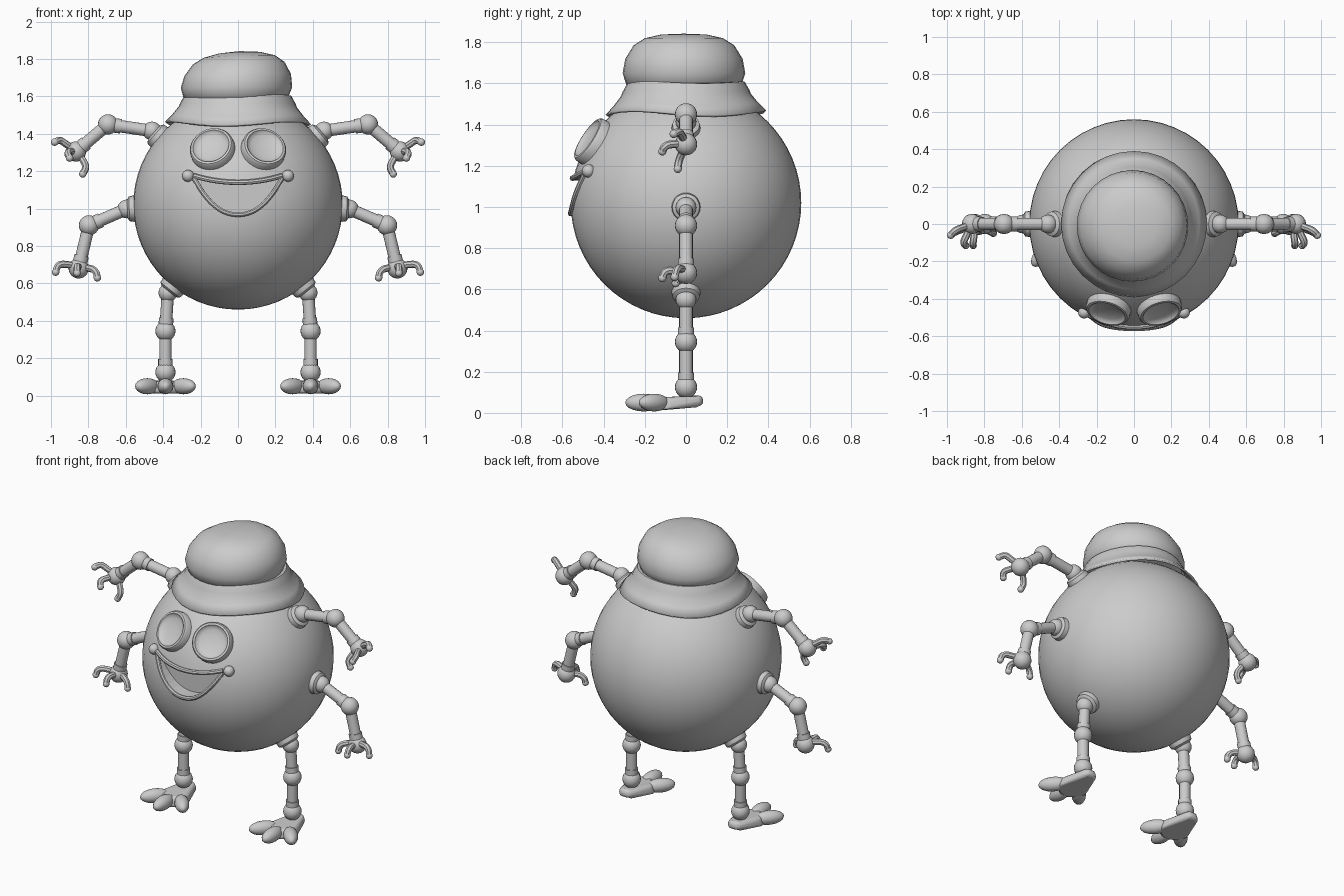
import bpy, bmesh, math
from mathutils import Vector

if "Cube" in bpy.data.objects:
    bpy.data.objects.remove(bpy.data.objects["Cube"])

grey = bpy.data.materials.new("light grey")
grey.use_nodes = True
COLOUR = (0.6, 0.6, 0.6, 1)
grey.diffuse_color = COLOUR
grey.node_tree.nodes["Principled BSDF"].inputs["Base Color"].default_value = COLOUR

CENTRE, R = Vector((0, 0, 1.02)), 0.56


def select(ob):
    bpy.ops.object.select_all(action='DESELECT')
    ob.select_set(True)
    bpy.context.view_layer.objects.active = ob


def finish(ob, angle=40):
    ob.data.materials.clear()
    ob.data.materials.append(grey)
    select(ob)
    bpy.ops.object.shade_smooth_by_angle(angle=math.radians(angle))
    return ob


def from_bmesh(name, bm):
    bmesh.ops.recalc_face_normals(bm, faces=bm.faces)
    mesh = bpy.data.meshes.new(name)
    bm.to_mesh(mesh)
    bm.free()
    ob = bpy.data.objects.new(name, mesh)
    bpy.context.collection.objects.link(ob)
    return ob


def ball(name, loc, radius, scale=(1, 1, 1), seg=20, rings=12):
    bpy.ops.mesh.primitive_uv_sphere_add(segments=seg, ring_count=rings, radius=radius, location=loc)
    ob = bpy.context.object
    ob.name, ob.scale = name, scale
    return finish(ob)


def rod(name, a, b, radius):
    a, b = Vector(a), Vector(b)
    bpy.ops.mesh.primitive_cylinder_add(vertices=16, radius=radius, depth=(b - a).length, location=(a + b) / 2)
    ob = bpy.context.object
    ob.name = name
    ob.rotation_euler = (b - a).to_track_quat('Z', 'Y').to_euler()
    return finish(ob)


def lathe(name, profile, loc=(0, 0, 0), axis=(0, 0, 1), seg=32):
    """Turn (radius, height) points about an axis."""
    bm = bmesh.new()
    vs = [bm.verts.new((r, 0, z)) for r, z in profile]
    es = [bm.edges.new(p) for p in zip(vs, vs[1:])]
    bmesh.ops.spin(bm, geom=vs + es, cent=(0, 0, 0), axis=(0, 0, 1), angle=math.tau, steps=seg)
    bmesh.ops.remove_doubles(bm, verts=bm.verts, dist=1e-4)
    ob = from_bmesh(name, bm)
    ob.location = loc
    ob.rotation_euler = Vector(axis).to_track_quat('Z', 'Y').to_euler()
    return finish(ob)


def tube(name, points, radius, cyclic=False):
    cu = bpy.data.curves.new(name, 'CURVE')
    cu.dimensions, cu.bevel_depth, cu.bevel_resolution = '3D', radius, 2
    cu.resolution_u, cu.use_fill_caps = 6, True
    sp = cu.splines.new('BEZIER')
    sp.bezier_points.add(len(points) - 1)
    for p, co in zip(sp.bezier_points, points):
        p.co, p.handle_left_type, p.handle_right_type = co, 'AUTO', 'AUTO'
    sp.use_cyclic_u = cyclic
    ob = bpy.data.objects.new(name, cu)
    bpy.context.collection.objects.link(ob)
    select(ob)
    bpy.ops.object.convert(target='MESH')
    return finish(bpy.context.object)


def on_body(x, z, lift=0.0):
    """Point on the front of the round body."""
    rr = R + lift
    return Vector((x, -math.sqrt(rr * rr - x * x - (z - CENTRE.z) ** 2), z))


# Body with an open mouth cut into it
body = ball("body", CENTRE, R, seg=48, rings=32)
half = 0.235
xs = [half * (i / 8 - 1) for i in range(17)]
upper = [(x, 1.13 + 0.035 * (x / half) ** 2) for x in xs]
lower = [(x, 0.972 + 0.193 * abs(x / half) ** 2.2) for x in xs]
outline = upper + lower[-2:0:-1]
bm = bmesh.new()
face = bm.faces.new([bm.verts.new((x, -0.47, z)) for x, z in outline])
ext = bmesh.ops.extrude_face_region(bm, geom=[face])
bmesh.ops.translate(bm, vec=(0, -0.3, 0), verts=[v for v in ext["geom"] if isinstance(v, bmesh.types.BMVert)])
cutter = from_bmesh("mouth_cutter", bm)
cutter.hide_render = True
cut = body.modifiers.new("mouth", 'BOOLEAN')
cut.operation, cut.object, cut.solver = 'DIFFERENCE', cutter, 'EXACT'
select(body)
# the cut goes ahead of the smoothing modifier
bpy.ops.object.modifier_move_to_index(modifier="mouth", index=0)
bpy.ops.object.modifier_apply(modifier="mouth")
bpy.data.objects.remove(cutter)
finish(body)

# Lips
tube("upper_lip", [on_body(x, z + 0.01, 0.004) for x, z in upper[::2]], 0.014)
tube("lower_lip", [on_body(x, z - 0.004, 0.003) for x, z in lower[::2]], 0.013)

# Hat: soft crown and flared, wavy brim
crown = lathe("hat_crown", [(0, 1.57), (0.25, 1.57), (0.28, 1.595), (0.298, 1.65), (0.285, 1.72),
                            (0.245, 1.785), (0.19, 1.82), (0.11, 1.838), (0, 1.842)])
for v in crown.data.vertices:
    t = max(0, (v.co.z - 1.6) / 0.24)
    v.co.z -= 0.08 * t * max(0, v.co.x)
    v.co.x += 0.012 - 0.02 * t
    v.co.y += 0.01
brim = lathe("hat_brim", [(0.22, 1.605), (0.285, 1.605), (0.31, 1.56), (0.315, 1.545), (0.35, 1.5), (0.39, 1.458)])
for v in brim.data.vertices:
    a = math.atan2(v.co.y, v.co.x)
    r = math.hypot(v.co.x, v.co.y)
    v.co.z += 0.012 * math.sin(3 * a + 0.6) * (r - 0.22) / 0.17
shell = brim.modifiers.new("thickness", 'SOLIDIFY')
shell.thickness = 0.012

MOUNT = [(0, 0.035), (0.045, 0.035), (0.066, 0.022), (0.07, 0.0), (0.07, -0.03)]
EYE = [(0, 0.006), (0.04, 0.008), (0.075, 0.014), (0.094, 0.022), (0.1, 0.032), (0.112, 0.03), (0.12, 0.018), (0.122, -0.03)]


def limb(name, s, joints, radius=0.033):
    """Mount on the body, then balls joined by rods."""
    pts = [Vector((s * x, 0, z)) for x, z in joints]
    out = (pts[0] - CENTRE).normalized()
    lathe(name + "_mount", MOUNT, CENTRE + out * R, out, 20)
    for i, p in enumerate(pts):
        ball(f"{name}_joint_{i}", p, 0.05 if i == 0 else 0.054)
    for i, (a, b) in enumerate(zip(pts, pts[1:])):
        rod(f"{name}_rod_{i}", a, b, radius)
        d = (b - a).normalized()
        rod(f"{name}_cuff_{i}", b - d * 0.07, b, radius + 0.006)


def finger(name, s, points):
    pts = [(s * x, y, z) for x, y, z in points]
    tube(name, pts, 0.019)
    ball(name + "_tip", pts[-1], 0.02, seg=12, rings=8)


for side, s in (("left", 1), ("right", -1)):
    # Dished eye with a raised rim, and cheek ball
    p = on_body(s * 0.137, 1.318)
    lathe(side + "_eye", EYE, p, p - CENTRE)
    ball(side + "_mouth_corner", on_body(s * 0.267, 1.175, 0.005), 0.032)

    # Upper arm pair with three fingers
    limb(side + "_upper_arm", s, [(0.46, 1.415), (0.695, 1.45), (0.866, 1.305)])
    finger(side + "_upper_finger_a", s, [(0.87, 0, 1.31), (0.92, -0.02, 1.345), (0.955, -0.035, 1.365), (0.98, -0.06, 1.355)])
    finger(side + "_upper_finger_b", s, [(0.87, 0, 1.3), (0.895, -0.06, 1.305), (0.91, -0.1, 1.295), (0.9, -0.115, 1.27)])
    finger(side + "_upper_finger_c", s, [(0.86, 0, 1.3), (0.83, -0.02, 1.26), (0.815, -0.035, 1.22), (0.83, -0.04, 1.185)])

    # Lower arm pair with three fingers
    limb(side + "_lower_arm", s, [(0.595, 0.998), (0.797, 0.91), (0.852, 0.68)])
    finger(side + "_lower_finger_a", s, [(0.85, 0, 0.685), (0.91, -0.025, 0.7), (0.96, -0.045, 0.695), (0.975, -0.055, 0.66)])
    finger(side + "_lower_finger_b", s, [(0.85, 0, 0.675), (0.855, -0.06, 0.69), (0.86, -0.1, 0.685), (0.86, -0.115, 0.655)])
    finger(side + "_lower_finger_c", s, [(0.84, 0, 0.675), (0.79, -0.03, 0.68), (0.76, -0.045, 0.66), (0.752, -0.05, 0.63)])

    # Leg
    limb(side + "_leg", s, [(0.375, 0.55), (0.388, 0.345), (0.388, 0.125)])

    # Foot: wedge widening forward from a narrow heel
    plan = [(0.03, 0.085), (0.05, 0.06), (0.1, -0.09), (0.085, -0.14), (0.03, -0.18)]
    plan += [(-x, y) for x, y in reversed(plan)]
    bm = bmesh.new()
    base = [bm.verts.new((x, y, 0.012 if y < 0 else 0.035)) for x, y in plan]
    top = [bm.verts.new((x * 0.85, y * 0.95, 0.075 if y < 0 else 0.085)) for x, y in plan]
    bm.faces.new(base)
    bm.faces.new(top)
    for i in range(len(plan)):
        j = (i + 1) % len(plan)
        bm.faces.new((base[i], base[j], top[j], top[i]))
    foot = from_bmesh(side + "_foot", bm)
    foot.location.x = s * 0.388
    bev = foot.modifiers.new("round", 'BEVEL')
    bev.width, bev.segments = 0.02, 3
    finish(foot)
    for n, turn in (("inner", -s), ("middle", 0), ("outer", s)):
        a = turn * math.radians(40)
        d = Vector((math.sin(a), -math.cos(a), 0))
        reach = 0.195 if turn == 0 else 0.15
        origin = Vector((s * 0.388, -0.01 if turn == 0 else -0.04, 0.05))
        toe = ball(f"{side}_{n}_toe", origin + d * reach, 0.043, (1, 2.1, 1), 16, 10)
        toe.rotation_euler.z = a
